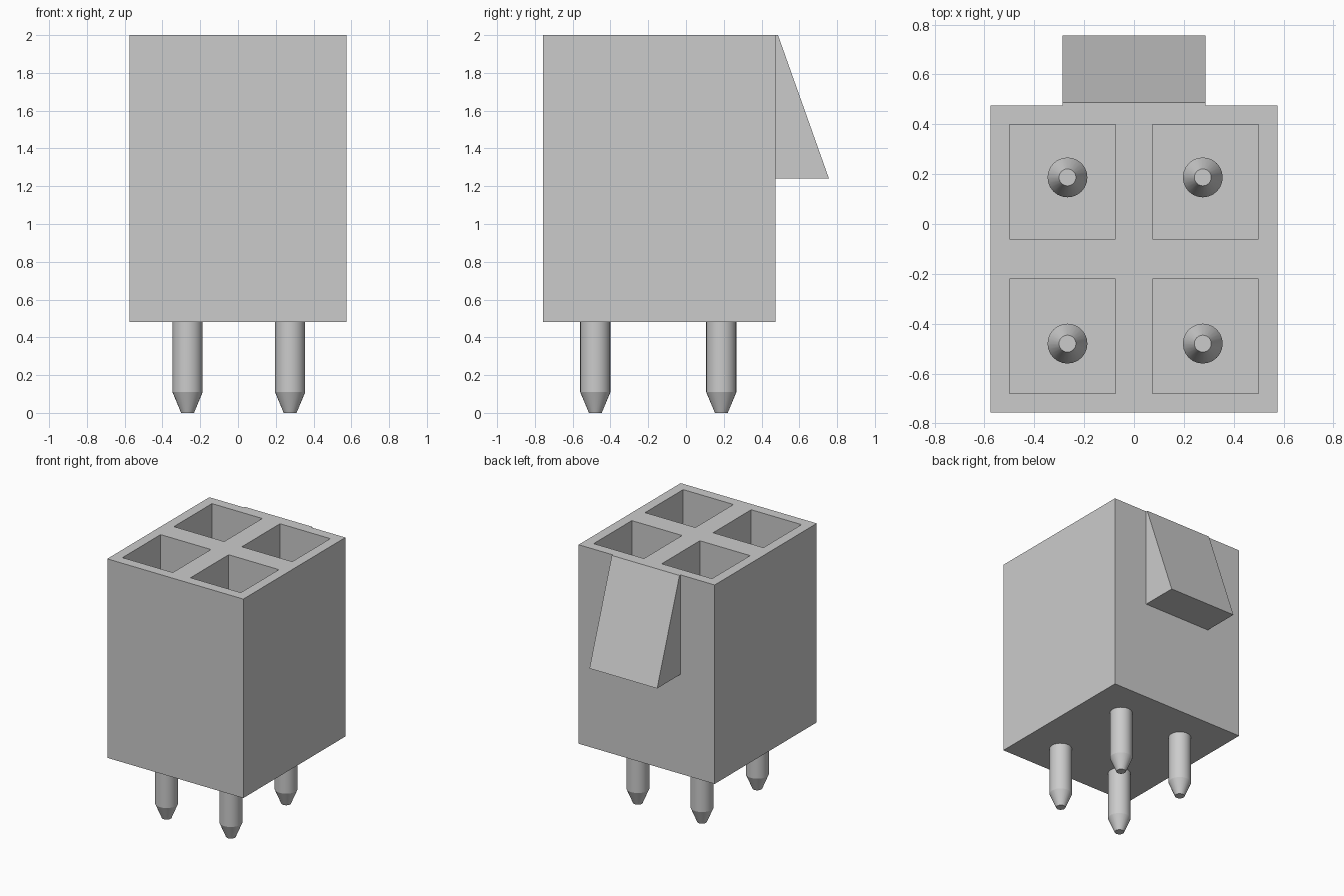
import bpy, bmesh, math
from mathutils import Vector

if "Cube" in bpy.data.objects:
    bpy.data.objects.remove(bpy.data.objects["Cube"], do_unlink=True)

grey = bpy.data.materials.new("light_grey")
grey.use_nodes = True
grey.diffuse_color = (0.6, 0.6, 0.6, 1)
grey.node_tree.nodes["Principled BSDF"].inputs["Base Color"].default_value = (0.6, 0.6, 0.6, 1)

# Main dimensions
X, Y0, Y1 = 0.575, -0.757, 0.475
BASE, TOP, FLOOR = 0.48, 2.0, 0.75
POCKET_X = [(-0.5, -0.075), (0.075, 0.5)]
POCKET_Y = [(-0.68, -0.22), (-0.06, 0.4)]


def finish(name, bm):
    bmesh.ops.recalc_face_normals(bm, faces=bm.faces)
    mesh = bpy.data.meshes.new(name)
    bm.to_mesh(mesh)
    bm.free()
    mesh.materials.append(grey)
    obj = bpy.data.objects.new(name, mesh)
    bpy.context.collection.objects.link(obj)
    return obj


def inside(v, spans):
    return any(a < v < b for a, b in spans)


# Housing: block sliced on the pocket edges, pocket faces pushed down
bm = bmesh.new()
bmesh.ops.create_cube(bm, size=1)
bmesh.ops.scale(bm, vec=(2 * X, Y1 - Y0, TOP - BASE), verts=bm.verts)
bmesh.ops.translate(bm, vec=(0, (Y0 + Y1) / 2, (BASE + TOP) / 2), verts=bm.verts)
for axis, spans in ((Vector((1, 0, 0)), POCKET_X), (Vector((0, 1, 0)), POCKET_Y)):
    for value in (v for span in spans for v in span):
        bmesh.ops.bisect_plane(bm, geom=bm.verts[:] + bm.edges[:] + bm.faces[:],
                               plane_co=axis * value, plane_no=axis)
pockets = []
for f in bm.faces:
    c = f.calc_center_median()
    if c.z > TOP - 0.01 and inside(c.x, POCKET_X) and inside(c.y, POCKET_Y):
        pockets.append(f)
floors = bmesh.ops.extrude_discrete_faces(bm, faces=pockets)["faces"]
bmesh.ops.translate(bm, vec=(0, 0, FLOOR - TOP), verts=[v for f in floors for v in f.verts])
finish("housing", bm)

# Latch ramp on the back: side profile extruded across the width
bm = bmesh.new()
profile = [(Y1, TOP), (0.487, TOP), (0.757, 1.24), (Y1, 1.24)]
face = bm.faces.new([bm.verts.new((-0.286, y, z)) for y, z in profile])
side = bmesh.ops.extrude_face_region(bm, geom=[face])["geom"]
bmesh.ops.translate(bm, vec=(0.572, 0, 0), verts=[g for g in side if isinstance(g, bmesh.types.BMVert)])
finish("latch_ramp", bm)


# Contact pins: turned profile with a tapered tip at each end
def pin(name, x, y, segments=24):
    bm = bmesh.new()
    rings = []
    for r, z in [(0.034, 0), (0.08, 0.11), (0.08, 1.29), (0.034, 1.4)]:
        rings.append([bm.verts.new((x + r * math.cos(i * math.tau / segments),
                                    y + r * math.sin(i * math.tau / segments), z))
                      for i in range(segments)])
    for low, high in zip(rings, rings[1:]):
        for i in range(segments):
            j = (i + 1) % segments
            bm.faces.new((low[i], low[j], high[j], high[i]))
    bm.faces.new(rings[0])
    bm.faces.new(rings[-1])
    obj = finish(name, bm)
    bpy.ops.object.select_all(action="DESELECT")
    obj.select_set(True)
    bpy.context.view_layer.objects.active = obj
    bpy.ops.object.shade_smooth_by_angle(angle=math.radians(20))


for row, y in (("front", -0.48), ("back", 0.187)):
    for side_name, x in (("right", -0.267), ("left", 0.276)):
        pin(f"{row}_{side_name}_pin", x, y)
